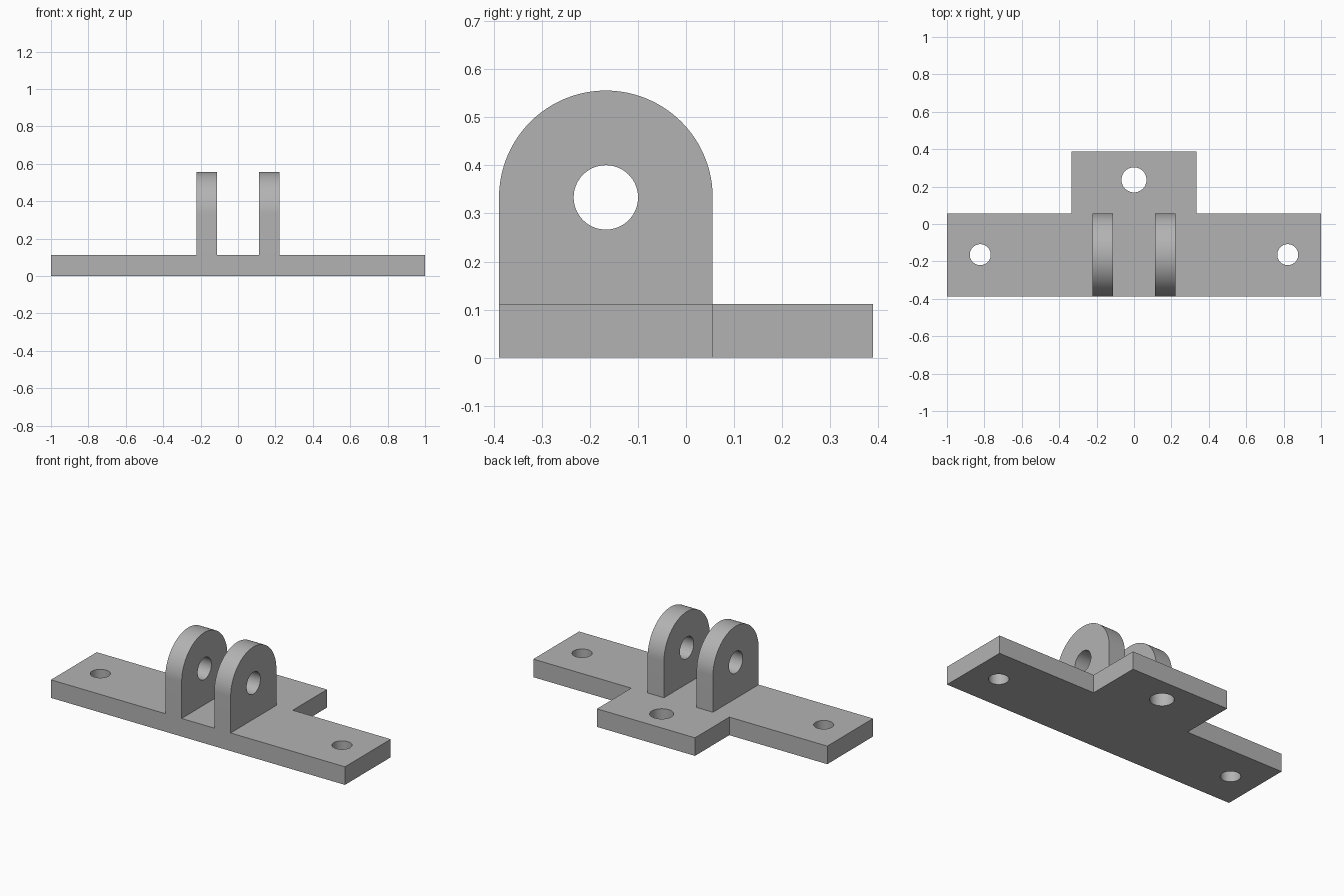
import bpy, bmesh, math
from mathutils import Matrix, Vector

cube = bpy.data.objects.get("Cube")
if cube:
    bpy.data.objects.remove(cube, do_unlink=True)

U = 1 / 9              # plate thickness, the basic module of the bracket
FRONT, STEP, BACK = -3.5 * U, 0.5 * U, 3.5 * U
LUG_Y, LUG_Z, LUG_R = -1.5 * U, 3 * U, 2 * U

grey = bpy.data.materials.new("plain_grey")
grey.use_nodes = True
colour = (0.45, 0.45, 0.45, 1)
grey.diffuse_color = colour
grey.node_tree.nodes["Principled BSDF"].inputs["Base Color"].default_value = colour


def finish(name, bm):
    bmesh.ops.recalc_face_normals(bm, faces=bm.faces)
    mesh = bpy.data.meshes.new(name)
    bm.to_mesh(mesh)
    bm.free()
    mesh.materials.append(grey)
    obj = bpy.data.objects.new(name, mesh)
    bpy.context.collection.objects.link(obj)
    return obj


def prism(name, outline, depth):
    """Extrude a closed 3D outline along the depth vector."""
    bm = bmesh.new()
    face = bm.faces.new([bm.verts.new(p) for p in outline])
    result = bmesh.ops.extrude_face_region(bm, geom=[face], use_keep_orig=True)
    verts = [g for g in result["geom"] if isinstance(g, bmesh.types.BMVert)]
    bmesh.ops.translate(bm, verts=verts, vec=Vector(depth))
    return finish(name, bm)


def drill(name, centre, radius, length, axis="Z"):
    """Make a cylindrical cutter."""
    bm = bmesh.new()
    turn = Matrix.Rotation(math.pi / 2, 4, "Y") if axis == "X" else Matrix()
    bmesh.ops.create_cone(bm, cap_ends=True, segments=64, radius1=radius, radius2=radius,
                          depth=length, matrix=Matrix.Translation(centre) @ turn)
    return finish(name, bm)


def combine(target, tool, operation):
    mod = target.modifiers.new(tool.name, "BOOLEAN")
    mod.operation, mod.solver, mod.object = operation, "EXACT", tool
    bpy.context.view_layer.objects.active = target
    bpy.ops.object.modifier_apply(modifier=mod.name)
    bpy.data.objects.remove(tool, do_unlink=True)


# T-shaped base plate
half = [(1, FRONT), (1, STEP), (3 * U, STEP), (3 * U, BACK)]
outline = half + [(-x, y) for x, y in reversed(half)]
bracket = prism("clevis_bracket", [(x, y, 0) for x, y in outline], (0, 0, U))

# Pair of round-topped lugs, sunk into the plate and merged with it
arc = [(LUG_Y + LUG_R * math.cos(math.pi * i / 48),
        LUG_Z + LUG_R * math.sin(math.pi * i / 48)) for i in range(49)]
profile = [(FRONT, U / 2), (STEP, U / 2)] + arc
for side, x in (("left", U), ("right", -2 * U)):
    lug = prism(side + "_lug", [(x, y, z) for y, z in profile], (U, 0, 0))
    combine(bracket, lug, "UNION")

# Pin hole through both lugs, and three screw holes through the plate
holes = [
    drill("pin_hole", (0, LUG_Y, LUG_Z), 0.067, 6 * U, "X"),
    drill("back_screw_hole", (0, 0.236, 0), 0.067, 4 * U),
    drill("left_screw_hole", (0.822, -0.164, 0), 0.056, 4 * U),
    drill("right_screw_hole", (-0.822, -0.164, 0), 0.056, 4 * U),
]
for hole in holes:
    combine(bracket, hole, "DIFFERENCE")

# Smooth the round surfaces, keep the edges sharp
bpy.ops.object.select_all(action="DESELECT")
bracket.select_set(True)
bpy.context.view_layer.objects.active = bracket
bpy.ops.object.shade_smooth_by_angle(angle=math.radians(30))
